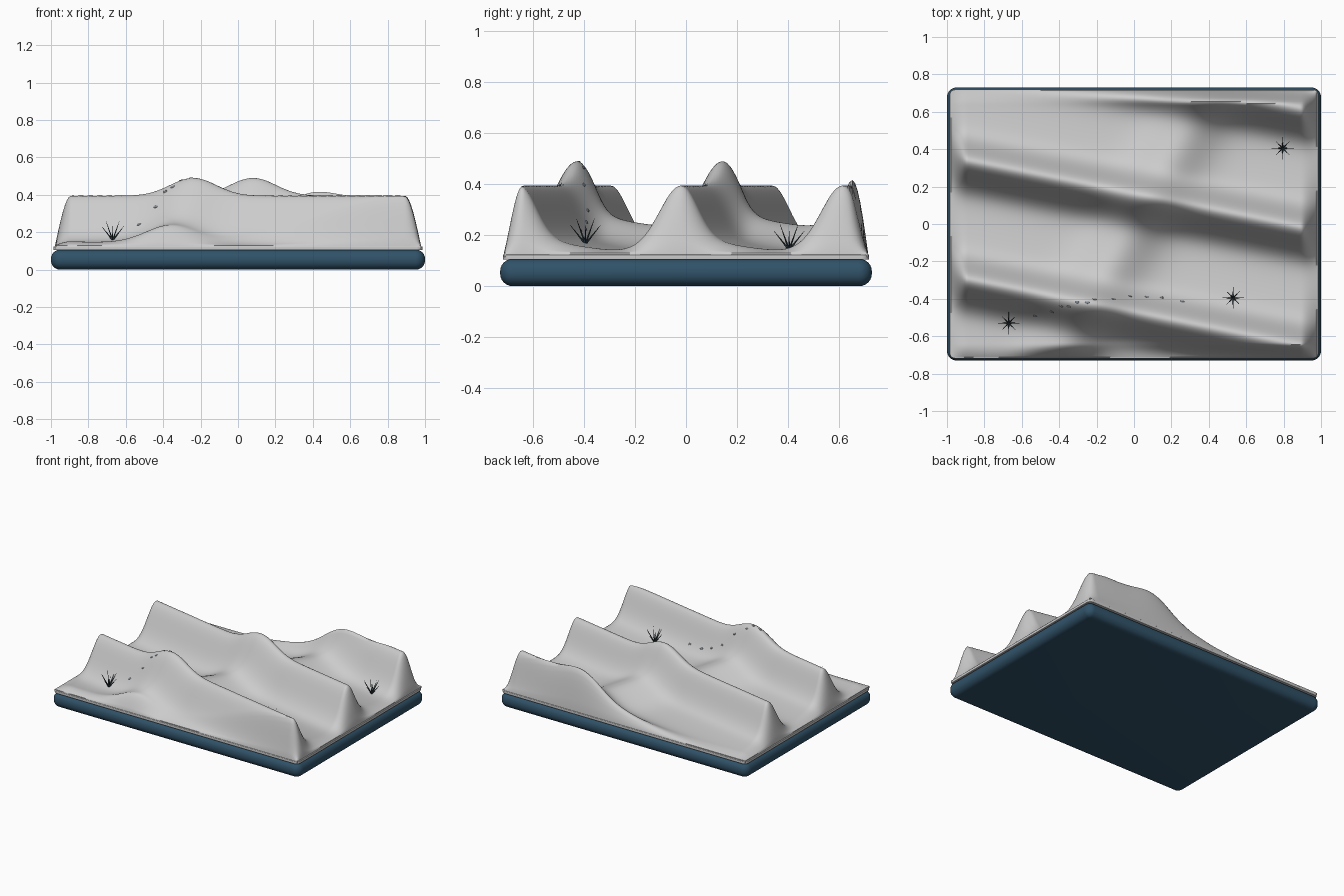
import bpy, bmesh, math
from mathutils import Vector

if "Cube" in bpy.data.objects:
    bpy.data.objects.remove(bpy.data.objects["Cube"])


def material(name, rgb):
    m = bpy.data.materials.new(name)
    m.diffuse_color = (*rgb, 1)
    m.use_nodes = True
    m.node_tree.nodes["Principled BSDF"].inputs["Base Color"].default_value = m.diffuse_color
    return m


navy = material("navy", (0.03, 0.085, 0.14))
leaf_dark = material("leaf_dark", (0.03, 0.05, 0.06))
print_grey = material("print_grey", (0.2, 0.23, 0.26))


def finish(bm, name, mat=None, angle=40):
    me = bpy.data.meshes.new(name)
    bm.normal_update()
    bm.to_mesh(me)
    bm.free()
    ob = bpy.data.objects.new(name, me)
    bpy.context.collection.objects.link(ob)
    if mat:
        me.materials.append(mat)
    bpy.context.view_layer.objects.active = ob
    bpy.ops.object.select_all(action='DESELECT')
    ob.select_set(True)
    bpy.ops.object.shade_smooth_by_angle(angle=math.radians(angle))
    return ob


def slab(name, sx, sy, z0, z1, edge, corner, mat=None):
    """Box with rounded vertical corners and bevelled rims."""
    bm = bmesh.new()
    bmesh.ops.create_cube(bm, size=1)
    for v in bm.verts:
        v.co = (v.co.x * sx, v.co.y * sy, z0 + (v.co.z + 0.5) * (z1 - z0))
    vertical = [e for e in bm.edges if abs(e.verts[0].co.z - e.verts[1].co.z) > 1e-4]
    bmesh.ops.bevel(bm, geom=vertical, offset=corner, segments=8, profile=0.5, affect='EDGES')
    rims = [e for e in bm.edges if abs(e.verts[0].co.z - e.verts[1].co.z) < 1e-5
            and any(len(f.verts) > 4 for f in e.link_faces)]
    bmesh.ops.bevel(bm, geom=rims, offset=edge, segments=6, profile=0.5, affect='EDGES')
    return finish(bm, name, mat)


# Display base and the thin tray on top of it
slab("base", 2.0, 1.46, 0.0, 0.107, 0.049, 0.052, navy)
slab("tray", 1.972, 1.438, 0.104, 0.124, 0.003, 0.03)

HX, HY, RIM = 0.978, 0.715, 0.13


def ease(d, width):
    t = min(max(d / width, 0), 1)
    return t * (1.5 - 0.5 * t * t)


def height(x, y):
    """Oblique dune ridges plus one swell crossing them, falling to the rim."""
    h = 0.005
    for k in range(-2, 3):
        t = y - (0.16 + 0.635 * k - 0.2 * x)
        if t < 0:
            h += 0.26 * math.exp(-(t / 0.12) ** 2)
        else:
            h += 0.26 * (0.8 * math.exp(-(t / 0.09) ** 2) + 0.2 * math.exp(-(t / 0.26) ** 2))
    h += 0.095 * math.exp(-((x - 0.56 * y) / 0.19) ** 2)
    return RIM + h * ease(HX - abs(x), 0.085) * ease(HY - abs(y), 0.075)


# Sand dunes: grid surface with a skirt closing it down to the tray
bm = bmesh.new()
bmesh.ops.create_grid(bm, x_segments=190, y_segments=140, size=1)
for v in bm.verts:
    x, y = v.co.x * HX, v.co.y * HY
    v.co = (x, y, height(x, y))
rim = [e for e in bm.edges if e.is_boundary]
ext = bmesh.ops.extrude_edge_only(bm, edges=rim)
for v in ext["geom"]:
    if isinstance(v, bmesh.types.BMVert):
        v.co.z = 0.115
bmesh.ops.recalc_face_normals(bm, faces=bm.faces)
if max(bm.faces, key=lambda f: f.calc_center_median().z).normal.z < 0:
    bmesh.ops.reverse_faces(bm, faces=bm.faces)
finish(bm, "sand_dunes", None, 60)


def spike(bm, a, b, r):
    """Tapered leaf from a to b."""
    d = b - a
    geo = bmesh.ops.create_cone(bm, cap_ends=True, segments=6, radius1=r, radius2=0.0006, depth=d.length)
    rot = d.to_track_quat('Z', 'Y')
    for v in geo["verts"]:
        v.co = rot @ v.co + (a + b) / 2


# Spiky desert plants, eight leaves each
for i, (x, y) in enumerate([(-0.67, -0.53), (0.53, -0.395), (0.795, 0.405)]):
    bm = bmesh.new()
    foot = Vector((x, y, height(x, y) - 0.004))
    for k in range(8):
        a = k * math.pi / 4
        r, up = ((0.06, 0.075), (0.05, 0.1))[k % 2]
        spike(bm, foot, foot + Vector((r * math.cos(a), r * math.sin(a), up)), 0.0045)
    finish(bm, f"desert_plant_{i + 1}", leaf_dark)

# Trail of footprints lying on the slope
trail = [(0.26, -0.413), (0.15, -0.393), (0.07, -0.39), (-0.02, -0.385), (-0.11, -0.4),
         (-0.21, -0.402), (-0.25, -0.42), (-0.305, -0.418), (-0.35, -0.442),
         (-0.39, -0.44), (-0.44, -0.47), (-0.53, -0.492)]
bm = bmesh.new()
for x, y in trail:
    e = 0.004
    n = Vector((height(x - e, y) - height(x + e, y), height(x, y - e) - height(x, y + e), 2 * e)).normalized()
    rot = Vector((0, 0, 1)).rotation_difference(n)
    geo = bmesh.ops.create_uvsphere(bm, u_segments=12, v_segments=8, radius=1)
    for v in geo["verts"]:
        p = Vector((v.co.x * 0.012, v.co.y * 0.007, v.co.z * 0.003))
        v.co = rot @ p + Vector((x, y, height(x, y)))
finish(bm, "footprints", print_grey)
